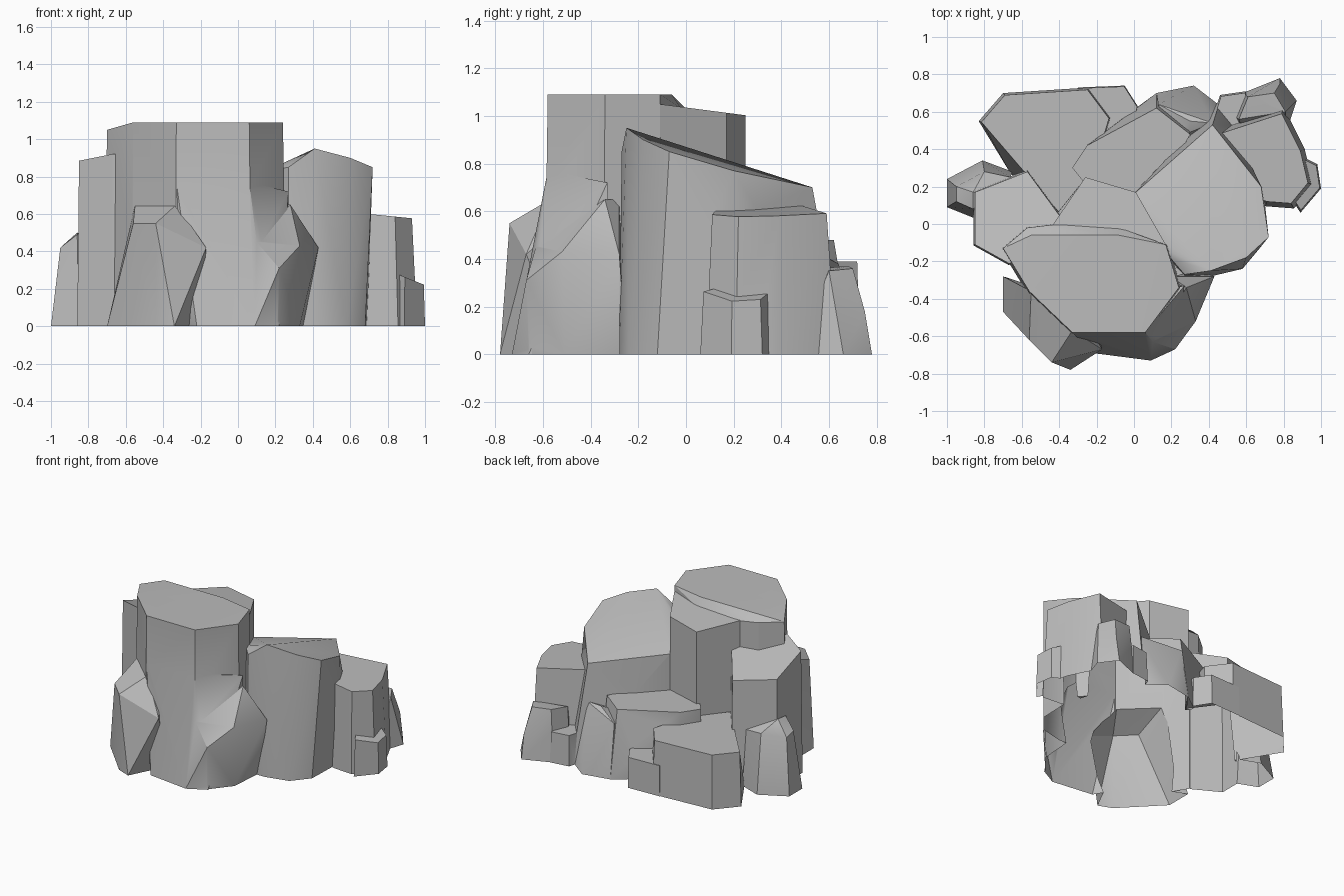
import bpy
import bmesh
from mathutils import Vector

default_cube = bpy.data.objects.get("Cube")
if default_cube:
    bpy.data.objects.remove(default_cube, do_unlink=True)

# One flat stone colour
stone = bpy.data.materials.new("stone_grey")
stone.use_nodes = True
stone_colour = (.5, .5, .5, 1)
stone.diffuse_color = stone_colour
stone.node_tree.nodes["Principled BSDF"].inputs["Base Color"].default_value = stone_colour

parts = []


def hull(name, points):
    """Closed convex boulder wrapped around a few corner points."""
    bm = bmesh.new()
    for point in points:
        bm.verts.new(point)
    bmesh.ops.convex_hull(bm, input=bm.verts[:])
    loose = [v for v in bm.verts if not v.link_faces]
    bmesh.ops.delete(bm, geom=loose, context="VERTS")
    bmesh.ops.dissolve_limit(bm, angle_limit=.01, verts=bm.verts[:], edges=bm.edges[:])
    bmesh.ops.recalc_face_normals(bm, faces=bm.faces[:])
    mesh = bpy.data.meshes.new(name)
    bm.to_mesh(mesh)
    bm.free()
    mesh.materials.append(stone)
    part = bpy.data.objects.new(name, mesh)
    bpy.context.scene.collection.objects.link(part)
    parts.append(part)
    return part


def column(name, outline, height=0, slope_x=0, slope_y=0, top_scale=1, base_scale=1):
    """Stone column with a tilted top; a corner may carry its own height."""
    centre = sum((Vector(c[:2]) for c in outline), Vector((0, 0))) / len(outline)
    points = []
    for corner in outline:
        offset = Vector(corner[:2]) - centre
        top = centre + offset * top_scale
        base = centre + offset * base_scale
        tilted = height + slope_x * top.x + slope_y * top.y
        points.append((top.x, top.y, corner[2] if len(corner) > 2 else tilted))
        points.append((base.x, base.y, 0))
    return hull(name, points)


# Tall flat-topped column with a chamfered rear rim, and its spreading foot
column("main_column",
       [(-.7, -.13, 1.05), (-.56, -.36), (-.33, -.58), (.06, -.58), (.24, -.34),
        (.17, -.11), (-.08, -.06), (-.4, -.07), (-.55, -.06),
        (-.57, -.02, 1.05), (-.4, 0, 1.03), (-.08, -.02, 1.03)],
       height=1.09, base_scale=1.04)
hull("column_foot",
     [(-.33, -.58, .77), (.06, -.58, .77), (-.45, -.47, .7), (.27, -.33, .72),
      (.1, -.63, .45), (-.22, -.69, 0), (.09, -.73, 0), (.22, -.66, 0),
      (-.4, -.4, 0), (.25, -.3, 0)])

# Low filling between the columns
column("core",
       [(-.6, .1), (-.2, .38), (.2, .5), (.4, .45), (.6, .2), (.6, -.1),
        (.35, -.23), (.2, -.35), (-.3, -.4), (-.6, -.15)],
       height=.38)

# Boulders leaning on the front of the main column
hull("front_boulder_right",
     [(-.55, -.36, .65), (-.33, -.57, .65), (-.33, -.4, .65), (-.56, -.62, .55),
      (-.44, -.74, .55), (-.17, -.67, .42), (-.7, -.28, 0), (-.7, -.47, 0),
      (-.44, -.74, 0), (-.34, -.78, 0), (-.2, -.5, 0)])
hull("front_boulder_left",
     [(.28, -.34, .65), (.2, -.28, .65), (.08, -.45, .5), (.1, -.63, .45),
      (.43, -.28, .42), (.33, -.52, .43), (.22, -.67, .31), (.09, -.73, 0),
      (.21, -.66, 0), (.33, -.51, 0), (.35, -.25, 0), (.1, -.3, 0)])

# Broad shoulder with a faint ridge that falls towards the back
hull("left_shoulder",
     [(.15, -.13, .83), (.01, .17, .74), (.42, .53, .7), (.68, .2, .77),
      (.72, -.07, .85), (.6, -.18, .9), (.41, -.25, .95), (.27, -.27, .85),
      (.12, -.12, 0), (0, .18, 0), (.46, .66, 0), (.69, .2, 0),
      (.68, -.12, 0), (.58, -.24, 0), (.41, -.28, 0), (.27, -.28, 0)])

# Slightly lower column behind the main one
column("rear_column",
       [(-.26, .25), (.01, .17), (.17, -.11), (-.1, -.2), (-.5, -.1), (-.42, 0)],
       height=1.035, slope_y=-.13)

# Column and low stone on the right side
column("right_column",
       [(-.85, -.11), (-.85, .17), (-.57, .28), (-.38, .02), (-.4, -.2), (-.67, -.21)],
       height=.845, slope_y=-.36, base_scale=1.04)
hull("right_low_stone",
     [(-.86, .17, .5), (-.86, .08, .49), (-.95, .12, .42), (-.95, .2, .4),
      (-.8, .28, .42), (-.66, .25, .4), (-1, .09, 0), (-1, .24, 0),
      (-.81, .34, 0), (-.65, .28, 0), (-.85, .03, 0)])

# Low slab and steps at the back
column("back_slab",
       [(-.83, .55), (-.7, .7), (-.24, .73), (-.12, .57), (-.2, .3), (-.4, .05),
        (-.56, .28), (-.66, .27, .01)],
       height=.39, top_scale=.96)
column("back_slab_step",
       [(-.3, .73), (-.05, .74), (.02, .63), (0, .4), (-.3, .4)],
       height=.22, top_scale=.97)
terrace_rim = [(-.33, .3), (-.25, .42), (.12, .62), (.3, .48), (.1, .1), (-.25, .2)]
terrace_base = [(-.33, .3), (-.25, .43), (.12, .7), (.3, .57), (.1, .1)]
hull("back_terrace",
     [(x, y, .48) for x, y in terrace_rim] + [(x, y, 0) for x, y in terrace_base])
hull("back_step",
     [(.13, .64, .38), (.3, .55, .43), (.42, .54, .43), (.2, .45, .38),
      (.12, .7, 0), (.32, .74, 0), (.45, .64, 0), (.2, .4, 0), (.42, .4, 0)])

# Lower cluster at the left rear corner
column("left_column",
       [(.45, .48), (.79, .59), (.89, .39), (.93, .22), (.84, .11), (.71, .12), (.5, .2)],
       height=.67, slope_x=-.1, base_scale=1.14)
column("left_low_stone",
       [(.9, .36), (.98, .32), (1, .19), (.89, .06), (.8, .2)],
       height=.62, slope_x=-.4, top_scale=.92)
hull("corner_stone",
     [(.56, .56, .36), (.61, .68, .37), (.75, .7, .36), (.81, .6, .35),
      (.78, .75, .18), (.78, .78, 0), (.87, .66, 0), (.58, .7, 0),
      (.53, .58, 0), (.6, .45, 0), (.8, .45, 0)])
column("corner_wedge",
       [(.4, .5), (.46, .69), (.6, .71), (.65, .5)],
       height=.22, top_scale=.92)

# Fuse every stone into one outer shell
shell = parts[0]
for part in parts[1:]:
    union = shell.modifiers.new("union", "BOOLEAN")
    union.operation = "UNION"
    union.solver = "EXACT"
    union.object = part
    depsgraph = bpy.context.evaluated_depsgraph_get()
    fused = bpy.data.meshes.new_from_object(shell.evaluated_get(depsgraph))
    shell.modifiers.clear()
    shell.data = fused
    bpy.data.objects.remove(part, do_unlink=True)
shell.name = "rock_formation"
shell.data.name = "rock_formation"

# Leave the underside open
bm = bmesh.new()
bm.from_mesh(shell.data)
underside = [f for f in bm.faces if all(abs(v.co.z) < .001 for v in f.verts)]
bmesh.ops.delete(bm, geom=underside, context="FACES")
for face in bm.faces:
    face.material_index = 0
bm.to_mesh(shell.data)
bm.free()
shell.data.materials.clear()
shell.data.materials.append(stone)

# Soft shading across shallow angles, crisp ridges elsewhere
bpy.ops.object.select_all(action="DESELECT")
shell.select_set(True)
bpy.context.view_layer.objects.active = shell
bpy.ops.object.shade_smooth_by_angle(angle=.5)
